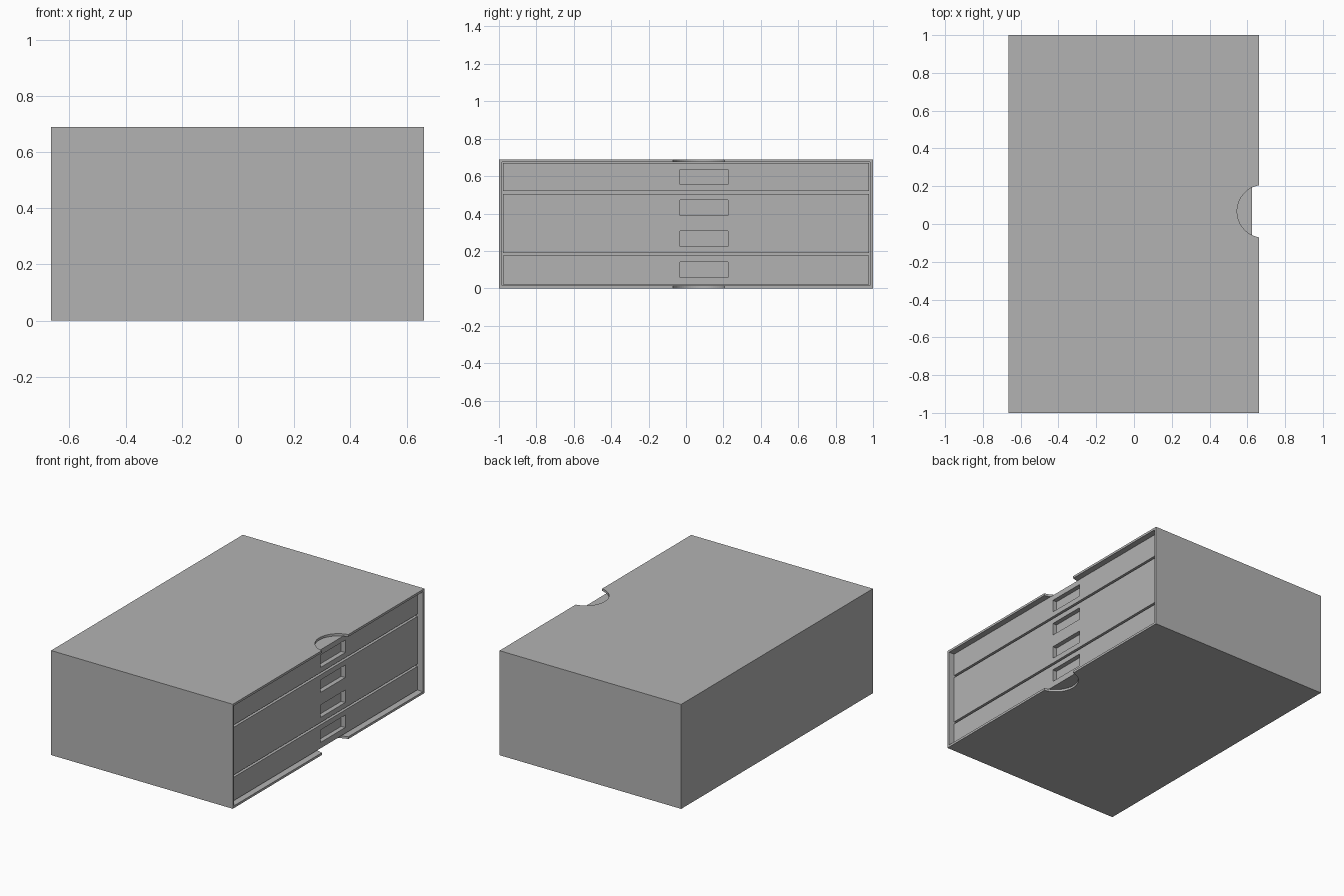
import bpy
import bmesh
from mathutils import Matrix, Vector

if "Cube" in bpy.data.objects:
    bpy.data.objects.remove(bpy.data.objects["Cube"], do_unlink=True)

GREY = (0.45, 0.45, 0.45, 1)
grey = bpy.data.materials.new("plain grey")
grey.use_nodes = True
grey.diffuse_color = GREY
grey.node_tree.nodes["Principled BSDF"].inputs["Base Color"].default_value = GREY


def add_object(name, bm, cutter=False):
    mesh = bpy.data.meshes.new(name)
    bm.to_mesh(mesh)
    bm.free()
    mesh.materials.append(grey)
    obj = bpy.data.objects.new(name, mesh)
    bpy.context.collection.objects.link(obj)
    if cutter:
        obj.hide_render = True
        obj.hide_set(True)
        obj.display_type = 'WIRE'
    return obj


def box(name, low, high, cutter=False):
    low, high = Vector(low), Vector(high)
    bm = bmesh.new()
    bmesh.ops.create_cube(bm, size=1, matrix=Matrix.Translation((low + high) / 2)
                          @ Matrix.Diagonal((high - low).to_4d()))
    return add_object(name, bm, cutter)


def cut(obj, cutter):
    mod = obj.modifiers.new(cutter.name, 'BOOLEAN')
    mod.operation = 'DIFFERENCE'
    mod.solver = 'EXACT'
    mod.object = cutter


BACK, RIM, HEIGHT, WALL = -0.665, 0.662, 0.69, 0.015
FACE = 0.626       # plane of the drawer fronts
GRIP_Y = 0.067     # centre of the thumb notches

# Outer sleeve, open on one side
sleeve = box("sleeve", (BACK, -1, 0), (RIM, 1, HEIGHT))
cut(sleeve, box("sleeve_cavity_cutter", (BACK + WALL, WALL - 1, WALL),
                (RIM + 0.1, 1 - WALL, HEIGHT - WALL), True))

# Round thumb notch through the top and bottom of the sleeve
bm = bmesh.new()
bmesh.ops.create_cone(bm, cap_ends=True, segments=64, radius1=0.14, radius2=0.14,
                      depth=1, matrix=Matrix.Translation((0.686, GRIP_Y, HEIGHT / 2)))
cut(sleeve, add_object("thumb_notch_cutter", bm, True))

# Drawers: bottom, top and heights of their finger slots
drawers = {
    "lower_drawer": (0.02, 0.175, [0.1]),
    "middle_drawer": (0.19, 0.505, [0.265, 0.43]),
    "upper_drawer": (0.52, 0.671, [0.595]),
}
for name, (low, high, slots) in drawers.items():
    drawer = box(name, (BACK + 0.02, -0.978, low), (FACE, 0.978, high))
    for i, z in enumerate(slots):
        cut(drawer, box(f"{name}_slot_cutter_{i + 1}", (FACE - 0.03, -0.033, z - 0.041),
                        (FACE + 0.1, 0.225, z + 0.041), True))
